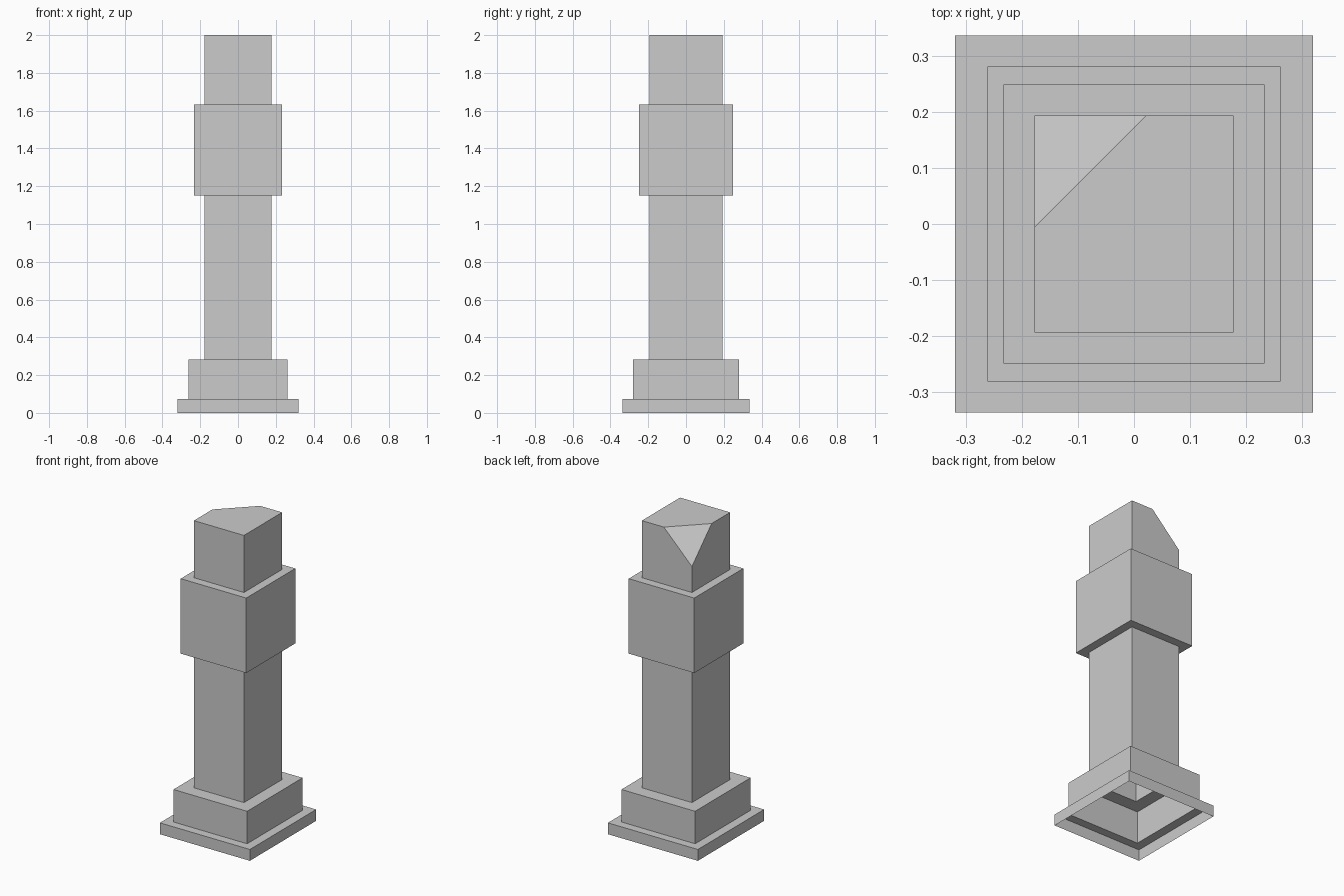
import bpy, bmesh
from mathutils import Vector

if "Cube" in bpy.data.objects:
    bpy.data.objects.remove(bpy.data.objects["Cube"])

# Half width, half depth and height of each ring of the open-bottomed skin
plinth, base, shaft, block = (0.32, 0.3365), (0.262, 0.2815), (0.178, 0.194), (0.233, 0.249)
profile = [
    (plinth, 0.0), (plinth, 0.073),
    (base, 0.073), (base, 0.282),
    (shaft, 0.282), (shaft, 1.151),
    (block, 1.151), (block, 1.633),
    (shaft, 1.633), (shaft, 2.0),
]

bm = bmesh.new()
rings = [[bm.verts.new((sx * w, sy * d, z))
          for sx, sy in ((-1, -1), (1, -1), (1, 1), (-1, 1))]
         for (w, d), z in profile]

# Stepped walls and ledges
for a, b in zip(rings, rings[1:]):
    for i in range(4):
        j = (i + 1) % 4
        bm.faces.new((a[i], a[j], b[j], b[i]))
bm.faces.new(rings[-1])  # flat top

# Chipped back left top corner
corner = Vector((-shaft[0], shaft[1], 2.0))
cut = bmesh.ops.bisect_plane(
    bm, geom=bm.verts[:] + bm.edges[:] + bm.faces[:],
    plane_co=corner - Vector((0, 0, 0.2)), plane_no=(-1, 1, 1), clear_outer=True)
edges = [e for e in cut["geom_cut"] if isinstance(e, bmesh.types.BMEdge)]
bmesh.ops.contextual_create(bm, geom=edges)
bmesh.ops.recalc_face_normals(bm, faces=bm.faces[:])

mesh = bpy.data.meshes.new("stone_pillar")
bm.to_mesh(mesh)
bm.free()
bpy.context.collection.objects.link(bpy.data.objects.new("stone_pillar", mesh))
